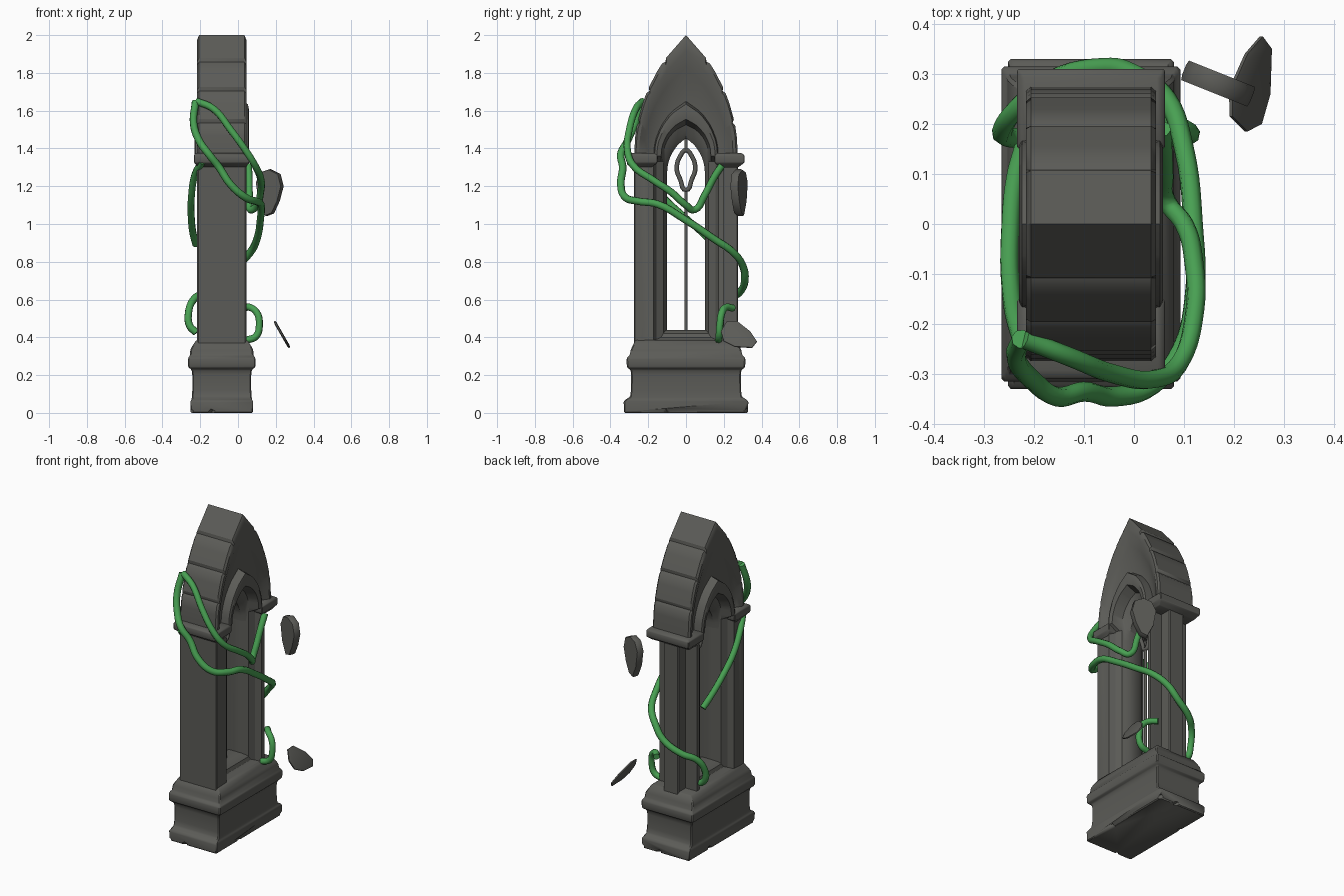
import bpy, bmesh, math
from mathutils import Vector, Matrix

if "Cube" in bpy.data.objects:
    bpy.data.objects.remove(bpy.data.objects["Cube"])

CX = -0.086  # centre of the stone frame in x


def material(name, rgb):
    m = bpy.data.materials.new(name)
    m.diffuse_color = (*rgb, 1)
    m.use_nodes = True
    m.node_tree.nodes["Principled BSDF"].inputs["Base Color"].default_value = m.diffuse_color
    return m


STONE = material("dark stone", (0.105, 0.105, 0.095))
GREEN = material("vine green", (0.065, 0.35, 0.085))


def smooth(ob, angle):
    bpy.ops.object.select_all(action='DESELECT')
    ob.select_set(True)
    bpy.context.view_layer.objects.active = ob
    bpy.ops.object.shade_smooth_by_angle(angle=math.radians(angle))


def finish(name, bm, mat, bevel=0, angle=35):
    bmesh.ops.recalc_face_normals(bm, faces=bm.faces[:])
    if bevel:
        edges = [e for e in bm.edges if e.is_manifold and e.calc_face_angle(0) > 0.6]
        bmesh.ops.bevel(bm, geom=edges, offset=bevel, segments=1, affect='EDGES', clamp_overlap=True)
    me = bpy.data.meshes.new(name)
    bm.to_mesh(me)
    bm.free()
    me.materials.append(mat)
    ob = bpy.data.objects.new(name, me)
    bpy.context.collection.objects.link(ob)
    smooth(ob, angle)
    return ob


def loft(bm, rings, close=False):
    vs = [[bm.verts.new(p) for p in r] for r in rings]
    n = len(vs[0])
    for a, b in list(zip(vs, vs[1:])) + ([(vs[-1], vs[0])] if close else []):
        for i in range(n):
            j = (i + 1) % n
            bm.faces.new((a[i], a[j], b[j], b[i]))
    if not close:
        bm.faces.new(vs[0][::-1])
        bm.faces.new(vs[-1])


def stack(name, cy, levels, bevel=0.008):
    """Stacked rectangles: (z, half x, half y)."""
    bm = bmesh.new()
    loft(bm, [[(CX + sx * hx, cy + sy * hy, z) for sx, sy in ((-1, -1), (1, -1), (1, 1), (-1, 1))]
              for z, hx, hy in levels])
    return finish(name, bm, STONE, bevel)


def tube(name, pts, r, mat, cyclic=False):
    cu = bpy.data.curves.new(name, 'CURVE')
    cu.dimensions = '3D'
    cu.bevel_depth, cu.bevel_resolution, cu.resolution_u = r, 2, 5
    cu.use_fill_caps = True
    sp = cu.splines.new('BEZIER')
    sp.bezier_points.add(len(pts) - 1)
    sp.use_cyclic_u = cyclic
    for bp, p in zip(sp.bezier_points, pts):
        bp.co = p
        bp.handle_left_type = bp.handle_right_type = 'AUTO'
    tmp = bpy.data.objects.new(name, cu)
    bpy.context.collection.objects.link(tmp)
    dg = bpy.context.evaluated_depsgraph_get()
    me = bpy.data.meshes.new_from_object(tmp.evaluated_get(dg))
    bpy.data.objects.remove(tmp)
    me.materials.clear()
    me.materials.append(mat)
    ob = bpy.data.objects.new(name, me)
    bpy.context.collection.objects.link(ob)
    smooth(ob, 50)


# moulded plinth
base = stack("plinth", 0, [(0, .165, .328), (.062, .166, .33), (.072, .16, .318), (.085, .158, .296),
                           (.12, .156, .291), (.2, .156, .29), (.23, .16, .294), (.24, .178, .313),
                           (.29, .179, .315), (.305, .168, .298), (.335, .166, .292), (.35, .158, .285),
                           (.385, .136, .268)], .006)

# chipped lower edges of the plinth
bm = bmesh.new()
for x, y, s in ((.085, -.1, .035), (.085, .33, .04), (-.256, -.33, .035), (-.14, -.33, .03),
                (-.256, .12, .035), (-.04, .33, .03)):
    mat = Matrix.Translation((x, y, 0)) @ Matrix.Rotation(.7, 4, 'Z') @ Matrix.Rotation(.6, 4, 'X')
    bmesh.ops.create_cube(bm, size=s, matrix=mat)
chips = finish("chip_cutter", bm, STONE)
chips.hide_render = True
mod = base.modifiers.new("chips", 'BOOLEAN')
mod.object, mod.solver = chips, 'EXACT'
bpy.context.view_layer.objects.active = base
bpy.ops.object.modifier_apply(modifier="chips")
bpy.data.objects.remove(chips)


# pointed-arch frame: nested outlines lofted from the outer edge into the opening
def outline(side, w, apex, bottom, dx, leg_dx, groove=0, spring=1.36):
    h = apex - spring
    c = (h * h - w * w) / (2 * w)
    top = math.atan2(h, c)
    arc = [(w, spring)]
    for k in (.25, .5, .75):
        for t, g in ((k - .1, 0), (k - .025, 0), (k, groove), (k + .025, 0)):
            r = w + c - g
            arc.append((r * math.cos(t * top) - c, spring + r * math.sin(t * top)))
    a, l = CX + side * dx, CX + side * leg_dx
    slim = min(w, .2 + .02 * (w - .2))  # the right leg is slimmer below its capital
    return ([(l, slim, bottom), (l, slim, 1.33)] + [(a, y, z) for y, z in arc] + [(a, 0, apex)]
            + [(a, -y, z) for y, z in reversed(arc)] + [(l, -w, 1.33), (l, -w, bottom)])


# (half width, apex, bottom, arch depth, leg depth, block groove)
steps = [(.275, 2.0, .36, .12, .122, .01), (.266, 1.975, .36, .13, .13, .006), (.25, 1.92, .36, .13, .131, 0),
         (.225, 1.83, .365, .112, .131, 0), (.195, 1.73, .37, .094, .13, 0), (.172, 1.65, .38, .088, .128, 0),
         (.167, 1.635, .385, .138, .118, 0), (.155, 1.605, .39, .144, .095, 0),
         (.132, 1.555, .40, .138, .082, 0), (.12, 1.525, .42, .075, .075, 0)]
inner = [(.114, 1.5, .43, .06, .06), (.1, 1.455, .44, .035, .035)]
half = lambda s: [outline(s, *p) for p in steps] + [outline(s, *p, 0, 1.27) for p in inner]
bm = bmesh.new()
loft(bm, half(1) + half(-1)[::-1], close=True)
finish("arch_frame", bm, STONE, 0, 32)

# outer piers: the left is a full block, the right a slim rib
stack("pier_left", -.238, [(.35, .13, .037), (1.33, .13, .037)], .006)
stack("pier_right_rib", .23, [(.35, .052, .045), (1.33, .052, .045)], .006)

for s, side in ((1, "right"), (-1, "left")):
    stack("capital_" + side, s * .23, [(1.3, .13, .047), (1.315, .138, .066), (1.325, .147, .08),
                                       (1.365, .148, .08), (1.376, .136, .062)], .004)

# window bar with pointed loop
tube("window_bar", [(CX, 0, z) for z in (.43, .8, 1.19)], .009, STONE)
tube("window_loop", [(CX, y, z) for y, z in ((0, 1.18), (.03, 1.235), (.049, 1.295), (.03, 1.36), (0, 1.39),
                                             (-.03, 1.36), (-.049, 1.295), (-.03, 1.235))], .012, STONE, True)
tube("window_finial", [(CX, 0, 1.38), (CX, 0, 1.48)], .009, STONE)

# climbing vines
tube("vine_upper", [(-.22, -.23, 1.65), (-.13, -.265, 1.61), (-.04, -.3, 1.5), (.04, -.31, 1.39),
                    (.09, -.28, 1.31), (.122, -.17, 1.23), (.12, -.08, 1.17), (.1, 0, 1.1),
                    (.066, .045, 1.075), (.06, .1, 1.155), (.058, .15, 1.25), (.055, .19, 1.31)],
     .019, GREEN)
tube("vine_long", [(-.225, -.23, 1.65), (-.235, -.27, 1.53), (-.205, -.31, 1.44), (-.155, -.345, 1.37),
                   (-.1, -.335, 1.3), (-.04, -.345, 1.21), (.04, -.32, 1.14), (.095, -.25, 1.12),
                   (.12, -.15, 1.105), (.118, 0, 1.02), (.1, .15, .92), (.065, .25, .85),
                   (0, .3, .78), (-.06, .312, .71), (-.17, .285, .64), (-.235, .23, .6),
                   (-.262, .19, .53), (-.255, .175, .46), (-.22, .17, .425)], .02, GREEN)
tube("vine_back", [(-.19, -.3, 1.33), (-.228, -.22, 1.26), (-.247, -.12, 1.14), (-.247, 0, 1.03),
                   (-.238, .09, .95), (-.222, .15, .89)], .019, GREEN)
tube("vine_low", [(.03, .25, .555), (.065, .21, .558), (.1, .19, .53), (.113, .18, .47),
                  (.095, .175, .405), (.045, .172, .385)], .019, GREEN)


# loose stone flakes: outline plus thickness along a normal
def flake(name, pts, normal, t, inset):
    pts = [Vector(p) for p in pts]
    c = sum(pts, Vector()) / len(pts)
    n = Vector(normal).normalized() * t / 2
    bm = bmesh.new()
    loft(bm, [[c + (p - c) * inset - n for p in pts], [p - n * .5 for p in pts],
              [p + n * .5 for p in pts], [c + (p - c) * inset + n for p in pts]])
    finish(name, bm, STONE, 0, 60)


upper = [(.1, 1.22), (.125, 1.275), (.17, 1.29), (.22, 1.265), (.236, 1.2), (.215, 1.12),
         (.185, 1.055), (.15, 1.042), (.115, 1.12)]
flake("upper_flake", [(x, .308 - (x - .1) * .4, z) for x, z in upper], (.37, .93, 0), .042, .97)
lower = [(.185, .43), (.215, .483), (.27, .485), (.34, .43), (.375, .377), (.35, .345), (.26, .35), (.2, .38)]
flake("lower_flake", [(.19 + (.49 - z) * .57, y, z) for y, z in lower], (.87, 0, .5), .014, .85)
